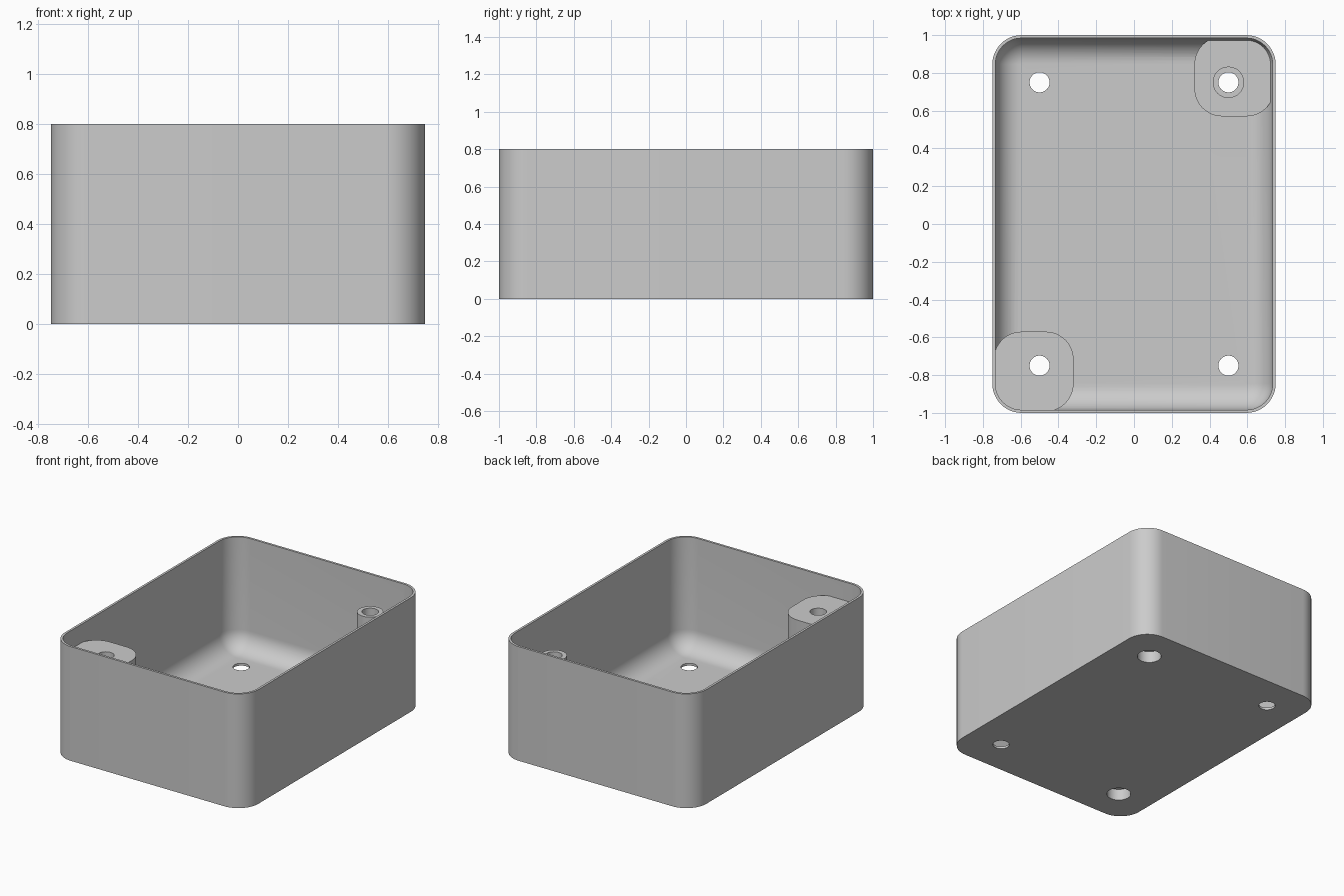
import bpy
import bmesh
from math import sin, cos, pi

if "Cube" in bpy.data.objects:
    bpy.data.objects.remove(bpy.data.objects["Cube"], do_unlink=True)

HX, HY, H = 0.75, 1.0, 0.8          # outer half sizes and height
CORNER, WALL, FILLET = 0.155, 0.016, 0.135
BOSS, BOSS_TOP, PAD_TOP = 0.43, 0.67, 0.097
HOLE_X, HOLE_Y, HOLE_R, BORE_R, BORE_TOP = 0.5, 0.75, 0.053, 0.078, 0.08

plastic = bpy.data.materials.new("grey plastic")
grey = (0.6, 0.6, 0.6, 1)
plastic.use_nodes = True
plastic.diffuse_color = grey
plastic.node_tree.nodes["Principled BSDF"].inputs["Base Color"].default_value = grey


def rounded_rect(cx, cy, hx, hy, r, z, steps=12):
    """Points of a rounded rectangle, counter-clockwise."""
    pts = []
    for k, (sx, sy) in enumerate([(1, 1), (-1, 1), (-1, -1), (1, -1)]):
        for i in range(steps + 1):
            a = (k + i / steps) * pi / 2
            pts.append((cx + sx * (hx - r) + r * cos(a), cy + sy * (hy - r) + r * sin(a), z))
    return pts


def circle(cx, cy, r, z, n=48):
    return [(cx + r * cos(2 * pi * i / n), cy + r * sin(2 * pi * i / n), z) for i in range(n)]


def loft(name, rings):
    """Closed solid skinned through rings of equal point count."""
    bm = bmesh.new()
    loops = [[bm.verts.new(p) for p in ring] for ring in rings]
    n = len(loops[0])
    for a, b in zip(loops, loops[1:]):
        for i in range(n):
            j = (i + 1) % n
            bm.faces.new((a[i], a[j], b[j], b[i]))
    bm.faces.new(loops[0][::-1])
    bm.faces.new(loops[-1])
    bmesh.ops.recalc_face_normals(bm, faces=bm.faces)
    mesh = bpy.data.meshes.new(name)
    bm.to_mesh(mesh)
    bm.free()
    mesh.materials.append(plastic)
    ob = bpy.data.objects.new(name, mesh)
    bpy.context.collection.objects.link(ob)
    return ob


def cylinder(name, x, y, r, z0, z1):
    return loft(name, [circle(x, y, r, z0), circle(x, y, r, z1)])


def combine(target, other, operation):
    """Apply a boolean and discard the helper."""
    other.hide_render = True
    mod = target.modifiers.new(operation, 'BOOLEAN')
    mod.operation, mod.solver, mod.object = operation, 'EXACT', other
    bpy.context.view_layer.objects.active = target
    bpy.ops.object.modifier_apply(modifier=mod.name)
    bpy.data.objects.remove(other, do_unlink=True)


def shell_ring(inset, z):
    return rounded_rect(0, 0, HX - inset, HY - inset, CORNER - inset, z)


# Open tray: outer wall, rim, inner wall, then a rounded run into the floor
rings = [shell_ring(0, 0), shell_ring(0, H), shell_ring(WALL, H)]
for i in range(13):
    a = i / 12 * pi / 2
    rings.append(shell_ring(WALL + FILLET * (1 - cos(a)), WALL + FILLET * (1 - sin(a))))
box = loft("enclosure_box", rings)


# Corner bosses, following the box's own corner rounding
def corner_boss(name, side, top):
    sink = WALL / 2
    half = (BOSS - sink) / 2
    cx, cy = side * (HX - sink - half), side * (HY - sink - half)
    return loft(name, [rounded_rect(cx, cy, half, half, CORNER - sink, z) for z in (sink, top)])


combine(box, corner_boss("tall_block", -1, BOSS_TOP), 'UNION')
combine(box, corner_boss("low_pad", 1, PAD_TOP), 'UNION')
combine(box, cylinder("standoff_tube", HOLE_X, HOLE_Y, 0.083, 0.05, BOSS_TOP), 'UNION')

# Screw holes through every corner, with wide bores under the two bosses
for sx in (-1, 1):
    for sy in (-1, 1):
        x, y = sx * HOLE_X, sy * HOLE_Y
        combine(box, cylinder("hole_cutter", x, y, HOLE_R, -0.1, 1), 'DIFFERENCE')
        if sx == sy:
            combine(box, cylinder("bore_cutter", x, y, BORE_R, -0.1, BORE_TOP), 'DIFFERENCE')

# Smooth curves, crisp edges
bpy.ops.object.select_all(action='DESELECT')
box.select_set(True)
bpy.context.view_layer.objects.active = box
bpy.ops.object.shade_smooth_by_angle(angle=pi / 6)
